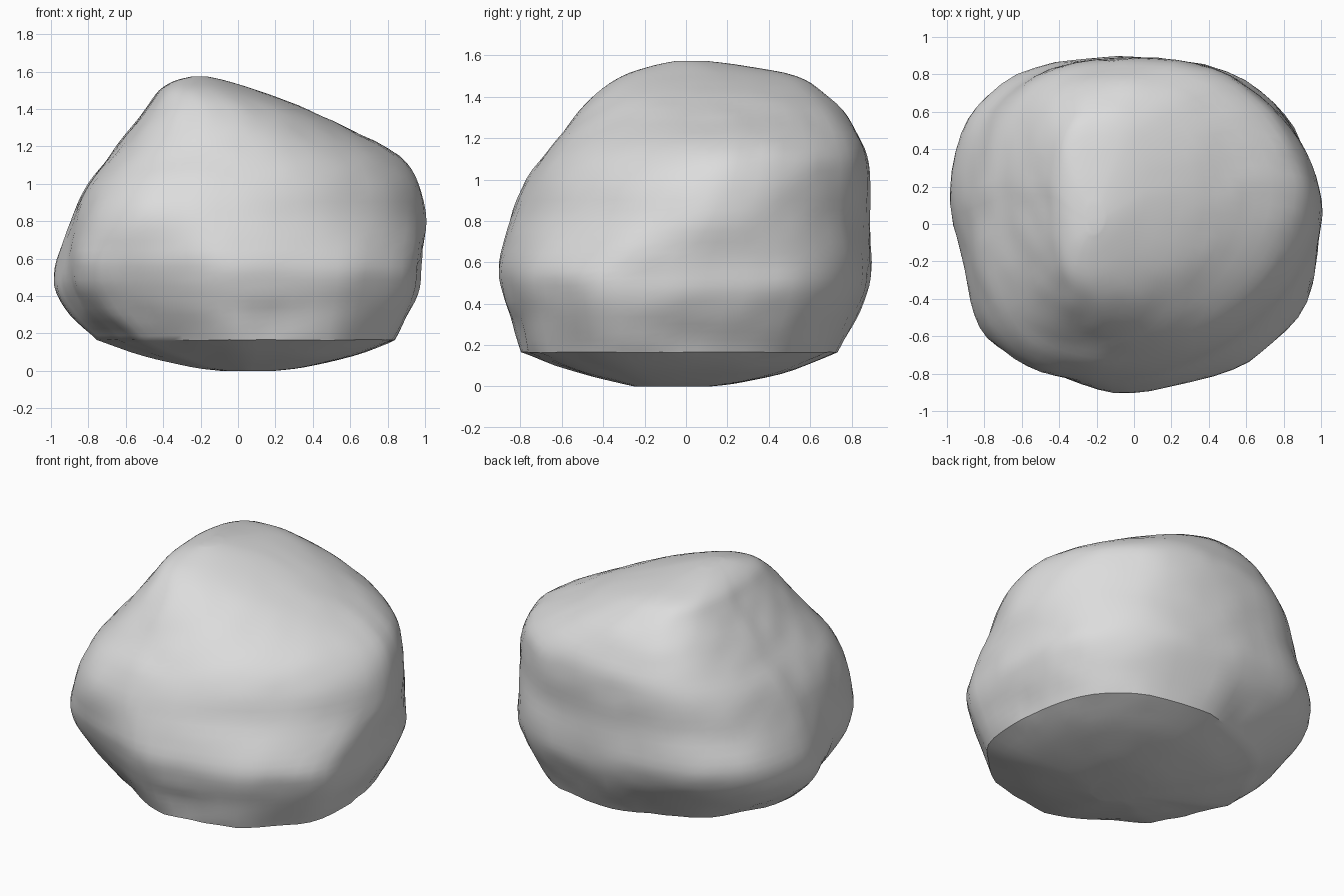
import bpy, bmesh
from mathutils import Vector, noise

if "Cube" in bpy.data.objects:
    bpy.data.objects.remove(bpy.data.objects["Cube"])

# Plan outline of the lower boulder, counter-clockwise from the right side
LOWER = [(1, -.1), (.975, .2), (.91, .45), (.77, .66), (.51, .83), (.1, .9),
         (-.2, .9), (-.55, .85), (-.8, .7), (-.95, .5), (-1, .2), (-.97, 0),
         (-.93, -.17), (-.89, -.4), (-.8, -.6), (-.6, -.72), (-.35, -.82),
         (-.1, -.9), (.2, -.87), (.55, -.78), (.76, -.63), (.95, -.42)]
# Plan outline of the upper boulder, with a broad facet at the front right
UPPER = [(1, .07), (.97, .28), (.88, .49), (.72, .7), (.48, .89), (.15, .99),
         (-.2, 1), (-.55, .94), (-.81, .76), (-.94, .5), (-1, .2), (-1, 0),
         (-.99, -.22), (-.95, -.47), (-.85, -.73), (-.66, -.91), (-.44, -.98),
         (-.2, -1), (.15, -.94), (.5, -.76), (.77, -.5), (.94, -.2)]

# Height, then left, right, front and back limits
UNDERSIDE = [(0, -.1, .2, -.25, .12), (.02, -.26, .36, -.34, .27),
             (.08, -.52, .62, -.57, .52), (.165, -.78, .84, -.8, .73)]
BODY = [(.165, -.78, .84, -.8, .73), (.3, -.92, .91, -.84, .8),
        (.45, -1, .97, -.885, .87), (.6, -.97, .98, -.9, .89),
        (.8, -.89, 1, -.85, .88), (1, -.8, .97, -.77, .885),
        (1.15, -.685, .86, -.66, .86), (1.3, -.57, .58, -.54, .78),
        (1.42, -.48, .32, -.43, .66), (1.5, -.42, .1, -.31, .53),
        (1.55, -.34, -.06, -.16, .28), (1.573, -.25, -.16, -.05, .1)]

# Chips knocked out of the lower sides: centre, radius, depth
CHIPS = [((.22, -.85, .26), .13, .02), ((-.55, -.7, .25), .12, .015),
         ((-.85, -.27, .45), .12, .015), ((.95, -.22, .5), .12, .015),
         ((.9, .05, .22), .12, .015)]


def spline(points, steps, closed=False):
    """Catmull-Rom curve through points of any dimension."""
    n = len(points)
    pick = (lambda i: points[i % n]) if closed else (lambda i: points[max(0, min(n - 1, i))])
    out = []
    for i in range(n if closed else n - 1):
        for s in range(steps):
            t = s / steps
            out.append([.5 * (2 * b + (c - a) * t + (2 * a - 5 * b + 4 * c - d) * t * t
                              + (3 * b - a - 3 * c + d) * t ** 3)
                        for a, b, c, d in zip(pick(i - 1), pick(i), pick(i + 1), pick(i + 2))])
    if not closed:
        out.append(list(points[-1]))
    return out


def weather(p):
    """Uneven worn surface with a few chips."""
    out = Vector((p.x, p.y, (p.z - .75) * .6)).normalized()
    fade = min(1, p.z / .15) * min(1, max(0, (1.57 - p.z) / .3))
    amount = .006 * noise.noise(p * 3.2) + .008 * noise.noise(p * 7)
    for centre, radius, depth in CHIPS:
        d = (p - Vector(centre)).length / radius
        amount -= depth * max(0, 1 - d * d)
    return p + out * amount * fade


# Boulder: rings stacked through the height limits, blending the two outlines
lower = [(u, v / .9) for u, v in spline(LOWER, 3, closed=True)]
upper = spline(UPPER, 3, closed=True)
count = len(lower)
levels = spline(UNDERSIDE, 4)[:-1] + spline(BODY, 4)
bm = bmesh.new()
rings = []
for z, x0, x1, y0, y1 in levels:
    k = max(0, min(1, (z - .5) / .4))
    k = k * k * (3 - 2 * k)
    tuck = .13 * max(0, min(1, (.58 - z) / .4))
    ring = []
    for (a, b), (c, d) in zip(lower, upper):
        u, v = a + (c - a) * k, b + (d - b) * k
        if u < 0:  # the left corners tuck in towards the underside
            s = 1 - tuck * min(1, abs(u * v) * 2)
            u, v = u * s, v * s
        p = Vector(((x0 + x1) / 2 + u * (x1 - x0) / 2, (y0 + y1) / 2 + v * (y1 - y0) / 2, z))
        ring.append(bm.verts.new(weather(p)))
    rings.append(ring)
for low, high in zip(rings, rings[1:]):
    for i in range(count):
        j = (i + 1) % count
        bm.faces.new((low[i], low[j], high[j], high[i]))
bm.faces.new(rings[0][::-1])
bm.faces.new(rings[-1])
bmesh.ops.recalc_face_normals(bm, faces=bm.faces)

mesh = bpy.data.meshes.new("boulder")
bm.to_mesh(mesh)
bm.free()
boulder = bpy.data.objects.new("boulder", mesh)
bpy.context.collection.objects.link(boulder)

# Plain stone colour
stone = bpy.data.materials.new("stone grey")
stone.diffuse_color = (.72, .72, .72, 1)
stone.use_nodes = True
stone.node_tree.nodes["Principled BSDF"].inputs["Base Color"].default_value = stone.diffuse_color
mesh.materials.append(stone)

# Smooth faces with a crease around the underside
bpy.context.view_layer.objects.active = boulder
boulder.select_set(True)
bpy.ops.object.shade_smooth_by_angle(angle=.6)
